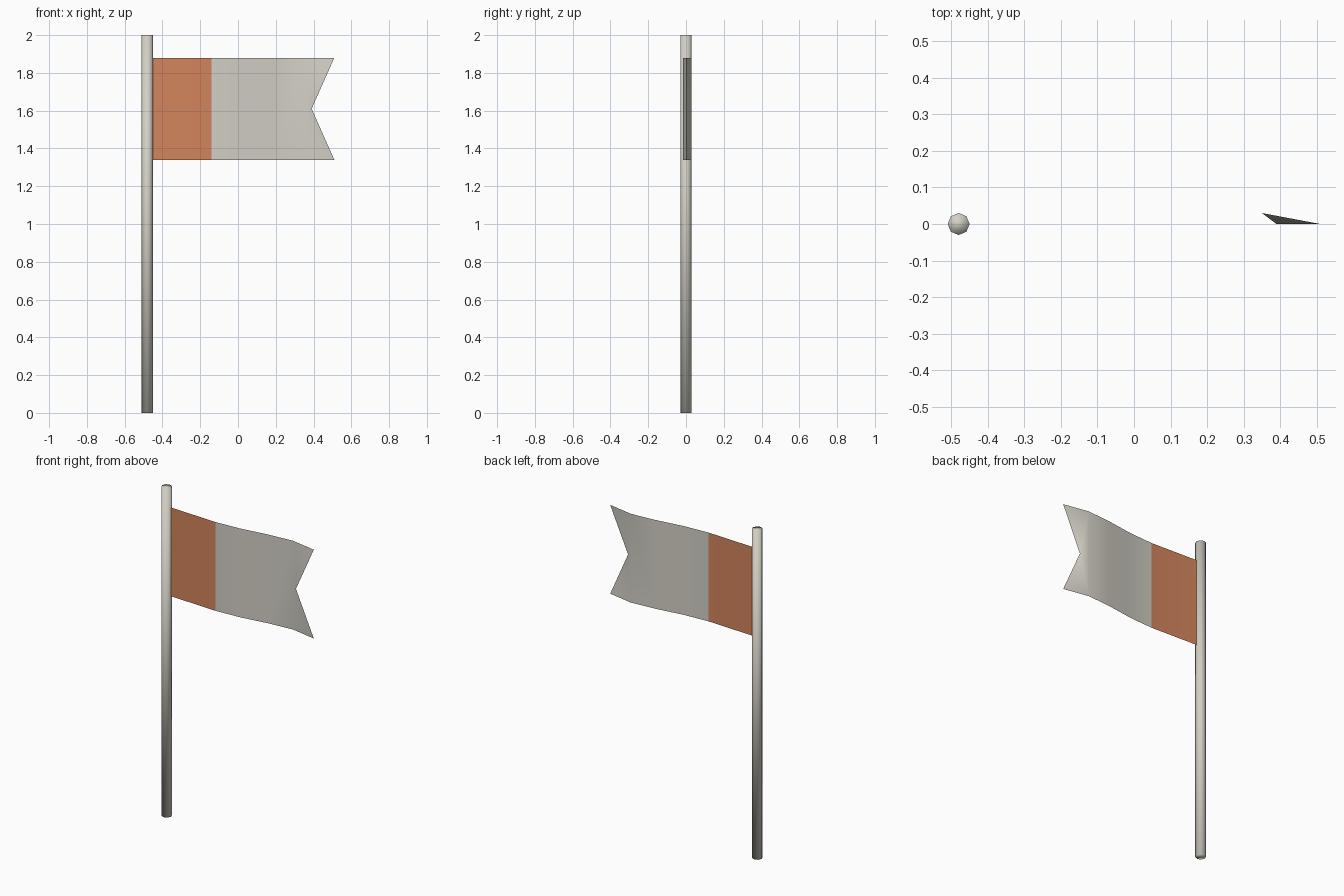
import bpy
import bmesh

cube = bpy.data.objects.get("Cube")
if cube:
    bpy.data.objects.remove(cube, do_unlink=True)


def material(name, rgb):
    mat = bpy.data.materials.new(name)
    mat.use_nodes = True
    mat.diffuse_color = (*rgb, 1)
    mat.node_tree.nodes["Principled BSDF"].inputs["Base Color"].default_value = (*rgb, 1)
    return mat


off_white = material("off white", (0.65, 0.63, 0.56))
orange = material("burnt orange", (0.65, 0.235, 0.11))

# Pole: a slim eight-sided cylinder, smooth all over
bpy.ops.mesh.primitive_cylinder_add(vertices=8, radius=0.03, depth=2,
                                    location=(-0.48, 0, 1))
pole = bpy.context.object
pole.name = "pole"
pole.data.materials.append(off_white)
bpy.ops.object.shade_smooth()

# Flag: a waving sheet, plan path (x, y) extruded upward
BOTTOM, MIDDLE, TOP = 1.34, 1.61, 1.88
STRIPE_END = -0.14
path = [(-0.456, 0), (STRIPE_END, -0.015), (0.02, -0.006),
        (0.19, 0.018), (0.35, 0.03)]

bm = bmesh.new()
columns = [(bm.verts.new((x, y, BOTTOM)), bm.verts.new((x, y, TOP)))
           for x, y in path]
for (low_a, top_a), (low_b, top_b) in zip(columns, columns[1:]):
    bm.faces.new((low_a, low_b, top_b, top_a))

# Swallowtail end: two points around a notch
low, top = columns[-1]
notch = bm.verts.new((0.39, 0, MIDDLE))
low_tip = bm.verts.new((0.51, 0, BOTTOM))
top_tip = bm.verts.new((0.51, 0, TOP))
for corners in ((low, low_tip, notch), (low, notch, top), (notch, top_tip, top)):
    bm.faces.new(corners)

# Orange band beside the pole
for face in bm.faces:
    face.smooth = True
    face.material_index = int(face.calc_center_median().x < STRIPE_END)

mesh = bpy.data.meshes.new("flag")
bm.to_mesh(mesh)
bm.free()
mesh.materials.append(off_white)
mesh.materials.append(orange)
flag = bpy.data.objects.new("flag", mesh)
bpy.context.collection.objects.link(flag)
